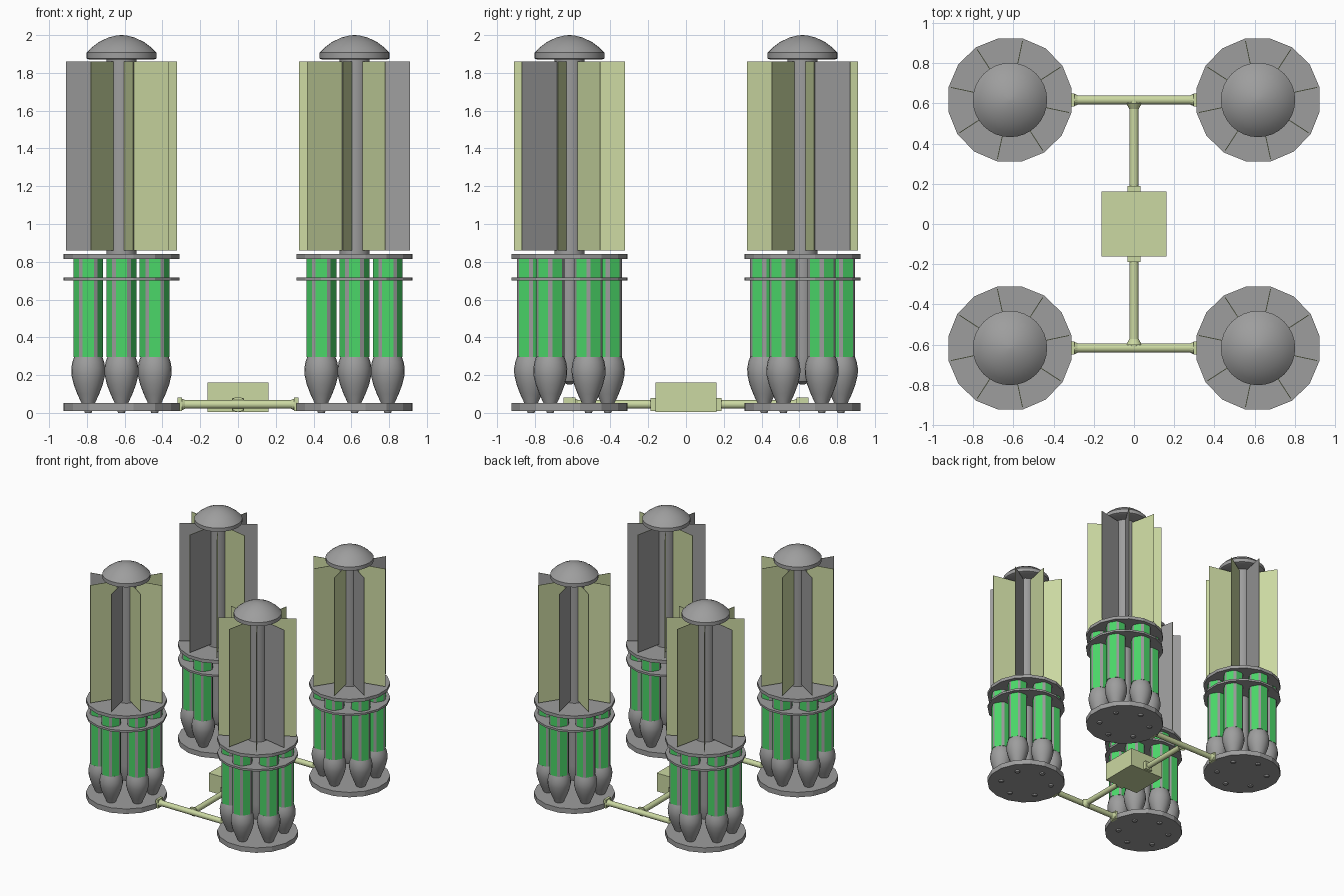
import bpy, bmesh
from math import cos, sin, radians, pi
from mathutils import Matrix, Vector

old = bpy.data.objects.get("Cube")
if old:
    bpy.data.objects.remove(old, do_unlink=True)


def material(name, rgb):
    m = bpy.data.materials.new(name)
    m.use_nodes = True
    m.diffuse_color = (*rgb, 1)
    m.node_tree.nodes["Principled BSDF"].inputs["Base Color"].default_value = (*rgb, 1)
    return m


GREY = material("grey", (0.34, 0.34, 0.34))
OLIVE = material("pale olive", (0.60, 0.69, 0.36))
GREEN = material("bright green", (0.07, 0.68, 0.14))

C = 0.617                       # tower distance from both axes
TOWER = Vector((C, -C, 0))


def finish(name, bm, mats, smooth=False, mirror=""):
    bmesh.ops.recalc_face_normals(bm, faces=bm.faces[:])
    me = bpy.data.meshes.new(name)
    bm.to_mesh(me)
    bm.free()
    for m in mats:
        me.materials.append(m)
    ob = bpy.data.objects.new(name, me)
    bpy.context.collection.objects.link(ob)
    if smooth:
        bpy.ops.object.select_all(action="DESELECT")
        ob.select_set(True)
        bpy.context.view_layer.objects.active = ob
        bpy.ops.object.shade_smooth_by_angle(angle=radians(40))
    if mirror:
        mod = ob.modifiers.new("mirror", "MIRROR")
        mod.use_axis = ("x" in mirror, "y" in mirror, False)
        mod.use_mirror_merge = False
    return ob


def lathe(bm, profile, angles, centre, face_mat=lambda i: 0):
    """Turn (radius, z) points around a vertical axis and cap both ends."""
    rings = [[bm.verts.new(centre + Vector((r * cos(a), r * sin(a), z))) for a in angles]
             for r, z in profile]
    n = len(angles)
    for low, high in zip(rings, rings[1:]):
        for i in range(n):
            j = (i + 1) % n
            f = bm.faces.new((low[i], low[j], high[j], high[i]))
            f.material_index = face_mat(i)
    bm.faces.new(rings[0][::-1])
    bm.faces.new(rings[-1])


def even(n, start=0):
    return [radians(start) + 2 * pi * i / n for i in range(n)]


def box(bm, centre, size, matrix=Matrix()):
    m = matrix @ Matrix.Translation(centre) @ Matrix.Diagonal((*size, 1))
    return bmesh.ops.create_cube(bm, size=1, matrix=m)["verts"]


def rod(bm, start, end, r1, r2=None, sides=16):
    start, end = Vector(start), Vector(end)
    d = end - start
    m = Matrix.Translation((start + end) / 2) @ d.to_track_quat("Z", "Y").to_matrix().to_4x4()
    bmesh.ops.create_cone(bm, cap_ends=True, segments=sides, radius1=r1,
                          radius2=r1 if r2 is None else r2, depth=d.length, matrix=m)


def lathe_object(name, profile, angles, smooth=False):
    bm = bmesh.new()
    lathe(bm, profile, angles, TOWER)
    return finish(name, bm, [GREY], smooth, "xy")


# Round plates of the towers
for name, z0, z1 in (("base_disc", 0.01, 0.052), ("middle_disc", 0.70, 0.717),
                     ("upper_disc", 0.815, 0.842)):
    lathe_object(name, [(0.312, z0), (0.312, z1)], even(16, 78))

# Central shafts and cap
lathe_object("upper_shaft", [(0.08, 0.84), (0.08, 1.88)], even(24), True)
lathe_object("lower_column", [(0.01, 0.15), (0.04, 0.165), (0.055, 0.2), (0.06, 0.3), (0.06, 0.82)],
             even(20), True)
lathe_object("domed_cap", [(0.17, 1.87), (0.185, 1.876), (0.185, 1.907), (0.16, 1.933),
                           (0.12, 1.963), (0.07, 1.987), (0.03, 1.997), (0.004, 2.0)],
             even(32), True)

# Six bulbs, each carrying a green tube with grey corner strips
bulbs, tubes = bmesh.new(), bmesh.new()
bulb_profile = [(0.018, 0), (0.035, 0.05), (0.058, 0.1), (0.077, 0.15), (0.089, 0.2),
                (0.09, 0.235), (0.084, 0.27), (0.075, 0.295), (0.06, 0.3)]
tube_angles = [a + s * radians(22) for a in even(6, 30) for s in (-1, 1)]
for a in even(6, 30):
    spot = TOWER + Vector((cos(a), sin(a), 0)) * 0.203
    lathe(bulbs, bulb_profile, even(20), spot)
    lathe(tubes, [(0.08, 0.295), (0.08, 0.82)], tube_angles, spot, lambda i: i % 2)
finish("bulbs", bulbs, [GREY], True, "xy")
finish("tubes", tubes, [GREEN, GREY], False, "xy")

# Eight radial blades, olive on one side and grey on the other
bm = bmesh.new()
OLIVE_SIDE = {33: -1, 78: -1, 123: 0, 168: 0, 213: 1, 258: 1, 303: -1, 348: 1}
for deg, side in OLIVE_SIDE.items():
    turn = Matrix.Translation(TOWER) @ Matrix.Rotation(radians(deg), 4, "Z")
    verts = box(bm, (0.185, 0, 1.36), (0.23, 0.004, 1.0), turn)
    bm.normal_update()
    tangent = Vector((-sin(radians(deg)), cos(radians(deg)), 0))
    for f in {f for v in verts for f in v.link_faces}:
        f.material_index = int(f.normal.dot(tangent) * side < -0.5)
finish("blades", bm, [OLIVE, GREY], False, "xy")

# Hub box
bm = bmesh.new()
box(bm, (0, 0, 0.083), (0.323, 0.323, 0.155))
finish("hub_box", bm, [OLIVE])

# Pipes joining the hub to the towers
Z = 0.045
bm = bmesh.new()
rod(bm, (-0.31, -C, Z), (0.31, -C, Z), 0.023)
rod(bm, (0, -0.16, Z), (0, -C, Z), 0.023)
rod(bm, (0, -C + 0.045, Z), (0, -C + 0.015, Z), 0.023, 0.04)
finish("pipes", bm, [OLIVE], True, "y")

# Pipe collars at the towers and at the hub
bm = bmesh.new()
box(bm, (0.308, -C, Z), (0.022, 0.064, 0.072))
rod(bm, (0.28, -C, Z), (0.3, -C, Z), 0.023, 0.032)
finish("tower_collars", bm, [OLIVE], False, "xy")
bm = bmesh.new()
box(bm, (0, -0.173, Z), (0.066, 0.03, 0.07))
finish("hub_collars", bm, [OLIVE], False, "y")
